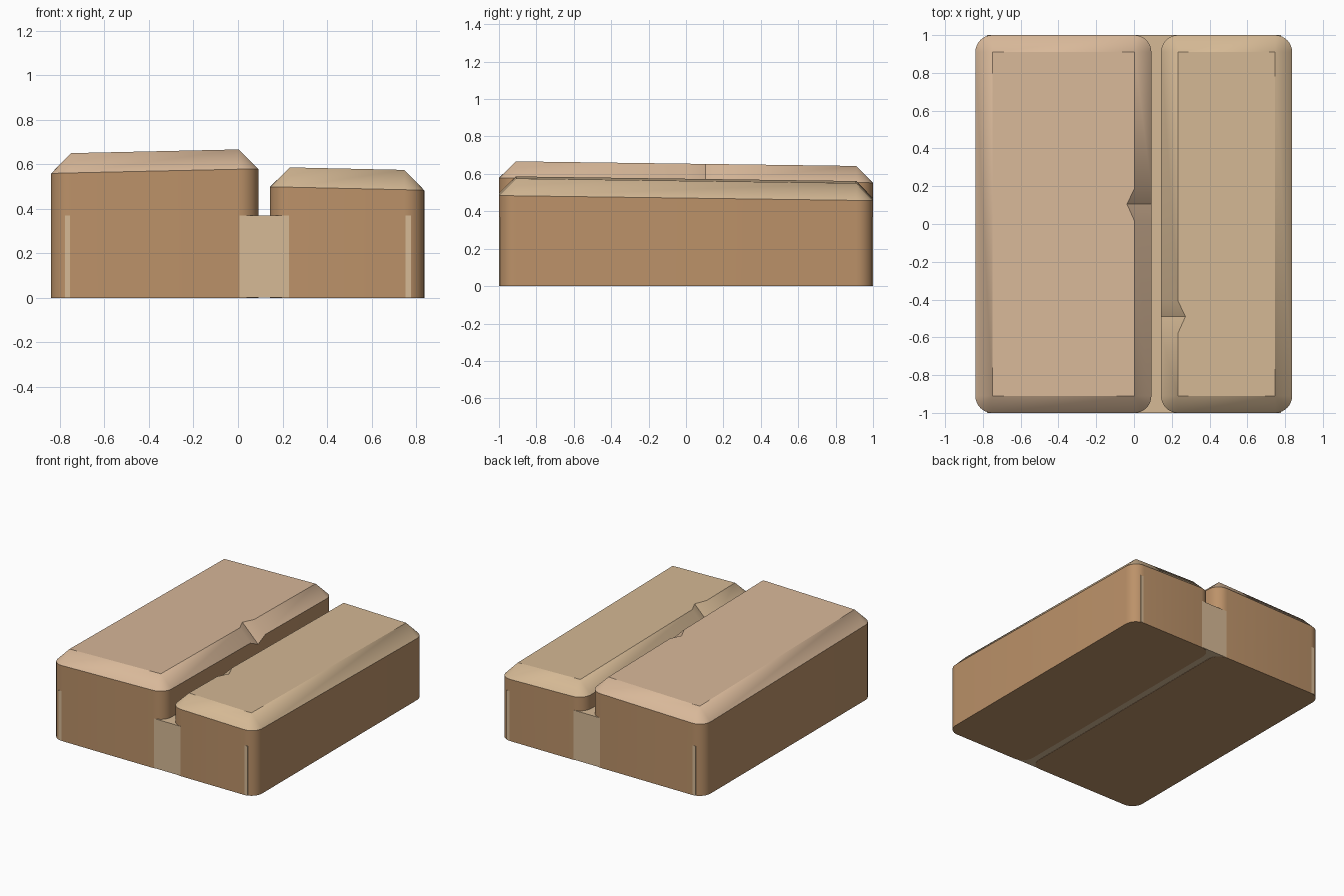
import bpy, bmesh, math

if "Cube" in bpy.data.objects:
    bpy.data.objects.remove(bpy.data.objects["Cube"])


def material(name, rgb):
    m = bpy.data.materials.new(name)
    lin = [((c / 255 + 0.055) / 1.055) ** 2.4 for c in rgb]
    m.diffuse_color = (*lin, 1)
    m.use_nodes = True
    m.node_tree.nodes["Principled BSDF"].inputs["Base Color"].default_value = m.diffuse_color
    return m


SIDE = material("brown_sides", (188, 146, 105))
LEFT_TOP = material("rosy_tan_top", (216, 184, 153))
RIGHT_TOP = material("sandy_tan_top", (212, 184, 148))
MORTAR = material("tan_base", (214, 186, 150))
R = 0.09          # corner radius and chamfer width
STEPS = 8         # segments per rounded corner


def finish(bm, name, mats):
    bmesh.ops.recalc_face_normals(bm, faces=bm.faces)
    me = bpy.data.meshes.new(name)
    bm.to_mesh(me)
    bm.free()
    ob = bpy.data.objects.new(name, me)
    bpy.context.collection.objects.link(ob)
    for m in mats:
        me.materials.append(m)
    return ob


def slab(name, x0, x1, rim, top_mat, chip_x, chip_y, side):
    """Rounded slab with a tilted chamfered top and one V-shaped chip."""
    bm = bmesh.new()
    outer, inner = [], []
    corners = [(x1 - R, 1 - R), (x0 + R, 1 - R), (x0 + R, R - 1), (x1 - R, R - 1)]
    for q, (cx, cy) in enumerate(corners):
        for i in range(STEPS + 1):
            a = math.pi / 2 * (q + i / STEPS)
            outer.append((cx + R * math.cos(a), cy + R * math.sin(a)))
            inner.append((cx, cy))
    bottom = [bm.verts.new((x, y, 0)) for x, y in outer]
    middle = [bm.verts.new((x, y, rim(x, y))) for x, y in outer]
    top = [bm.verts.new((x, y, rim(x, y) + R)) for x, y in inner]
    n = len(outer)
    bm.faces.new(bottom)
    for lo, hi, idx in ((bottom, middle, 0), (middle, top, 1)):
        for i in range(n):
            j = (i + 1) % n
            bm.faces.new((lo[i], lo[j], hi[j], hi[i])).material_index = idx
    bm.faces.new(top).material_index = 1
    bmesh.ops.remove_doubles(bm, verts=bm.verts, dist=1e-5)
    ob = finish(bm, name, (SIDE, top_mat))

    # V-shaped cutter running down the chamfer
    z = rim(chip_x, chip_y) + R
    bm = bmesh.new()
    ends = []
    for t in (-0.15, 0.3):
        ends.append([bm.verts.new((chip_x + side * (off + t), chip_y + dy, z - t))
                     for off, dy in ((-0.04, 0), (0.04, 0.17), (0.04, -0.17))])
    a, b = ends
    bm.faces.new(a)
    bm.faces.new(b)
    for i in range(3):
        j = (i + 1) % 3
        bm.faces.new((a[i], a[j], b[j], b[i]))
    for f in bm.faces:
        f.material_index = 1
    cutter = finish(bm, name + "_chip_cutter", (SIDE, top_mat))
    cutter.hide_render = True
    mod = ob.modifiers.new("chip", 'BOOLEAN')
    mod.operation = 'DIFFERENCE'
    mod.solver = 'EXACT'
    mod.object = cutter
    bpy.ops.object.select_all(action='DESELECT')
    bpy.context.view_layer.objects.active = ob
    ob.select_set(True)
    bpy.ops.object.modifier_apply(modifier=mod.name)
    bpy.data.objects.remove(cutter)
    bpy.ops.object.shade_smooth_by_angle(angle=math.radians(25))
    return ob


# Wide tall slab, rising towards the gap
slab("wide_slab", -0.84, 0.092, lambda x, y: 0.5645 + 0.022 * x - 0.0135 * y,
     LEFT_TOP, 0.002, 0.105, 1)
# Narrow lower slab, falling away from the gap
slab("narrow_slab", 0.143, 0.837, lambda x, y: 0.489 - 0.022 * x - 0.0135 * y,
     RIGHT_TOP, 0.233, -0.49, -1)

# Base block filling the gap
bm = bmesh.new()
bmesh.ops.create_cube(bm, size=1)
for v in bm.verts:
    v.co = (v.co.x * 1.555, v.co.y * 1.999, 0.002 + (v.co.z + 0.5) * 0.368)
finish(bm, "gap_base", (MORTAR,))
